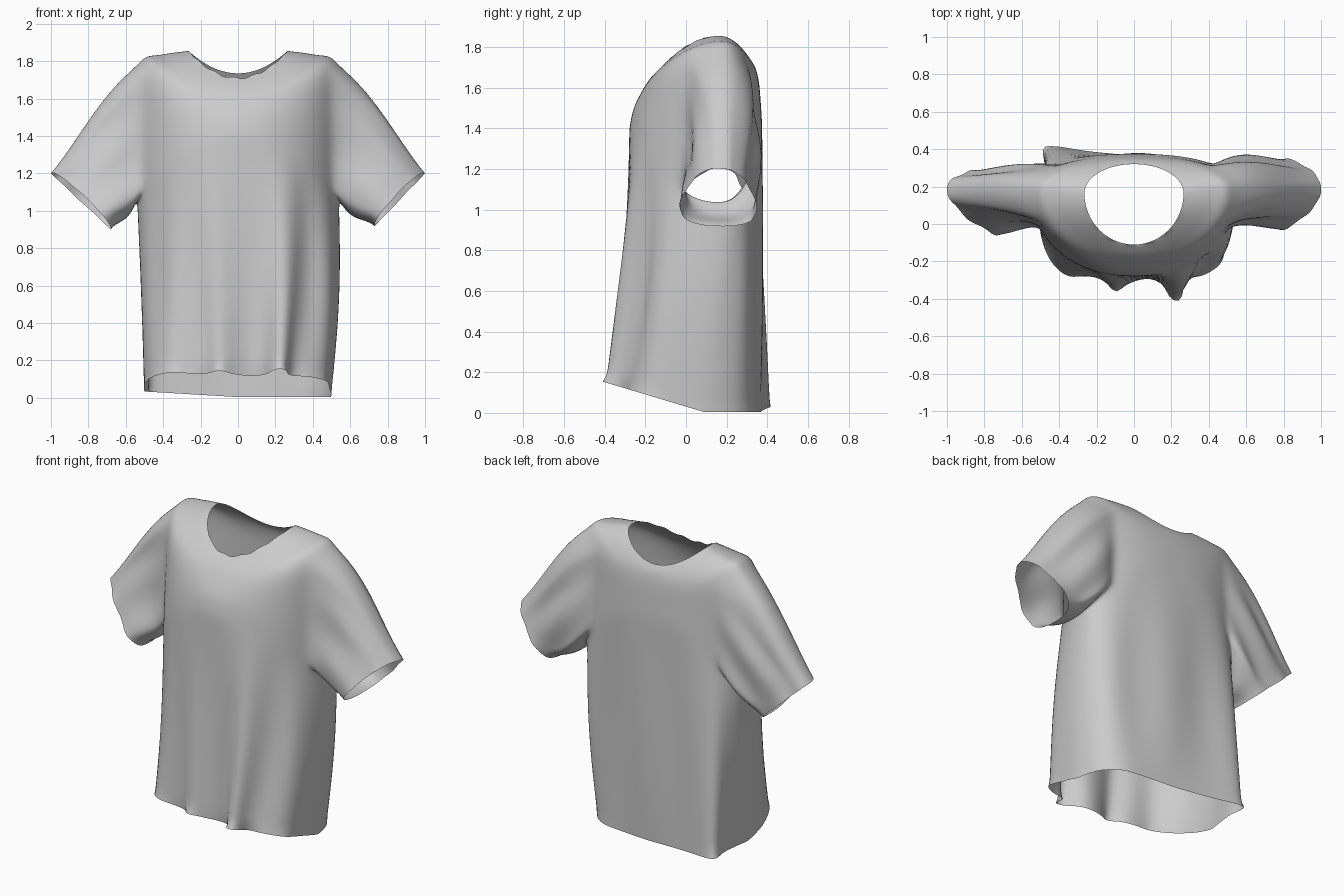
import bpy
import bmesh
import math
from mathutils import Vector

if "Cube" in bpy.data.objects:
    bpy.data.objects.remove(bpy.data.objects["Cube"], do_unlink=True)

HALF = 60            # columns in half a turn
N = HALF * 2
BODY_RINGS = 36
ARM_RINGS = 16
SLEEVE_RINGS = 20
ARM_FRONT, ARM_BACK = 8, 14   # armhole columns before and behind the side seam


def catmull(pts, t):
    """Point at t (0..1) on a smooth open path."""
    f = min(max(t, 0), 1) * (len(pts) - 1)
    i = min(int(f), len(pts) - 2)
    u = f - i
    p = [Vector(pts[min(max(i + k, 0), len(pts) - 1)]) for k in (-1, 0, 1, 2)]
    return 0.5 * (2 * p[1] + (p[2] - p[0]) * u
                  + (2 * p[0] - 5 * p[1] + 4 * p[2] - p[3]) * u * u
                  + (3 * p[1] - p[0] - 3 * p[2] + p[3]) * u ** 3)


def resample(pts, count):
    """Evenly spaced points along a smooth path, last one left out."""
    fine = [catmull(pts, i / 600) for i in range(601)]
    dist = [0]
    for a, b in zip(fine, fine[1:]):
        dist.append(dist[-1] + (b - a).length)
    out, j = [], 0
    for i in range(count):
        while dist[j] < dist[-1] * i / count:
            j += 1
        out.append(fine[j])
    return out


def bump(x, centre, width):
    return math.exp(-((x - centre) / width) ** 2)


def signed_pow(v, e):
    return math.copysign(abs(v) ** e, v)


# Hem outline: back from left to right, then front with its hanging folds
hem_back = [(.5, .06), (.485, .16), (.44, .26), (.34, .33), (.15, .355), (-.05, .37),
            (-.25, .39), (-.42, .415), (-.485, .4), (-.475, .28), (-.5, .1)]
hem_front = [(-.5, .1), (-.5, -.05), (-.45, -.19), (-.36, -.275), (-.25, -.28),
             (-.17, -.295), (-.1, -.36), (-.03, -.32), (.06, -.29), (.14, -.31),
             (.2, -.4), (.25, -.4), (.28, -.3), (.38, -.27), (.47, -.2), (.49, -.06), (.5, .06)]
hem = resample(hem_back, HALF) + resample(hem_front, HALF)

# Upper rings: half width, side y, front y, back y, front z, side z, back z, roundness
upper = [(.54, .16, -.28, .375, 1.40, 1.06, 1.42, .93),
         (.54, .17, -.258, .368, 1.50, 1.45, 1.53, .95),
         (.53, .18, -.213, .36, 1.59, 1.785, 1.62, .97),
         (.41, .18, -.165, .345, 1.66, 1.835, 1.69, 1),
         (.265, .165, -.11, .32, 1.71, 1.855, 1.735, 1)]


def ring_point(v, i):
    a = 2 * math.pi * i / N
    c, s = math.cos(a), math.sin(a)
    hw, ys, yf, yb, zf, zs, zb, e = v
    if s > 0:                       # the back is boxier than the front
        e = 1 - (1 - e) * 3
    x = signed_pow(c, e) * hw
    y = ys + (yb - ys if s > 0 else yf - ys) * abs(s) ** e
    zm = zb if s > 0 else zf
    return Vector((x, y, zm + (zs - zm) * c * c))


def hem_z(x, y):
    return .004 + .3 * max(0, .09 - y) + .06 * max(0, -x)


bm = bmesh.new()
rings = []

# Body from hem to chest: the hem folds fade out upwards
for r in range(BODY_RINGS):
    t = r / BODY_RINGS
    mid = math.sin(math.pi * t)
    ring = []
    for i in range(N):
        h = Vector((hem[i].x, hem[i].y, hem_z(hem[i].x, hem[i].y)))
        p = h.lerp(ring_point(upper[0], i), t)
        p.x = p.x * (1 + .02 * mid) + .012 * mid
        if p.y > .25:
            p.y += .01 * math.sin(p.x * 14 + 1) * mid
        elif p.y < 0:
            p.y += mid * (.035 * bump(p.x, .38, .06) + .03 * bump(p.x, -.43, .05))
        ring.append(bm.verts.new(p))
    rings.append(ring)

# Chest, shoulders and collar
UP = ARM_RINGS * 2
for r in range(UP + 1):
    v = catmull(upper, r / UP)
    rings.append([bm.verts.new(ring_point(v, i)) for i in range(N)])
for i, vert in enumerate(rings[-1]):       # slightly crumpled collar front
    if i > HALF:
        vert.co.z += .005 * math.sin(i * .8) * abs(math.sin(2 * math.pi * i / N))

low, high = BODY_RINGS, BODY_RINGS + ARM_RINGS
arm_cols = {1: [k % N for k in range(-ARM_FRONT, ARM_BACK + 1)],
            -1: [HALF + k for k in range(-ARM_BACK, ARM_FRONT + 1)]}
holes = set(arm_cols[1][:-1] + arm_cols[-1][:-1])
for r in range(len(rings) - 1):
    for i in range(N):
        if low <= r < high and i in holes:
            continue
        k = (i + 1) % N
        bm.faces.new((rings[r][i], rings[r][k], rings[r + 1][k], rings[r + 1][i]))

# Sleeves: each armhole edge is drawn out to a slanted, pear-shaped cuff
sleeves = ((1, (1, .18, 1.2), (.73, .15, .918), .17, .3),
           (-1, (-1, .18, 1.2), (-.68, .09, .9), .15, .1))
for side, top, bottom, half_width, back_swell in sleeves:
    cols = arm_cols[side]
    loop = [rings[low][c] for c in cols]
    loop += [rings[r][cols[-1]] for r in range(low + 1, high)]
    loop += [rings[high][c] for c in reversed(cols)]
    loop += [rings[r][cols[0]] for r in range(high - 1, low, -1)]
    prev, count = loop, len(loop)
    start = [v.co.copy() for v in loop]
    for r in range(1, SLEEVE_RINGS + 1):
        t = r / SLEEVE_RINGS
        cur = []
        for a in start:
            phi = math.atan2((a.z - 1.43) / .34, (a.y - .15) / .19)
            sn, cs = math.sin(phi), math.cos(phi)
            end = Vector(bottom).lerp(Vector(top), .5 + .5 * signed_pow(sn, .85))
            end.y += half_width * signed_pow(cs, .7) * (1 - .45 * sn)
            if cs < 0:                      # the front of the cuff rides up
                end += Vector((-side * .015, 0, .03)) * -cs
            p = a.lerp(end, t)
            swell = t * (1 - t) ** 2
            p.x += side * .14 * swell * max(0, sn)
            p.z += .14 * swell * max(0, sn) + .25 * swell * min(0, sn)
            p.y += swell * (back_swell * max(0, cs) - .2 * min(0, cs))
            fold = math.sin(phi * 7 + 2 * t + side) * math.sin(math.pi * min(t, .9))
            p.y += .018 * fold * cs
            p.x += side * .01 * fold * (1 - abs(sn))
            cur.append(bm.verts.new(p))
        for i in range(count):
            k = (i + 1) % count
            bm.faces.new((prev[i], prev[k], cur[k], cur[i]))
        prev = cur

# Relax the cloth but keep the open edges
inner = [v for v in bm.verts if not v.is_boundary]
for _ in range(8):
    bmesh.ops.smooth_vert(bm, verts=inner, factor=.5,
                          use_axis_x=True, use_axis_y=True, use_axis_z=True)
bmesh.ops.recalc_face_normals(bm, faces=bm.faces)

mesh = bpy.data.meshes.new("shirt")
bm.to_mesh(mesh)
bm.free()
shirt = bpy.data.objects.new("shirt", mesh)
bpy.context.collection.objects.link(shirt)

# Plain grey cloth
cloth = bpy.data.materials.new("grey_cloth")
cloth.use_nodes = True
colour = (.6, .6, .6, 1)
cloth.diffuse_color = colour
cloth.node_tree.nodes["Principled BSDF"].inputs["Base Color"].default_value = colour
mesh.materials.append(cloth)

bpy.context.view_layer.objects.active = shirt
shirt.select_set(True)
bpy.ops.object.shade_smooth()
